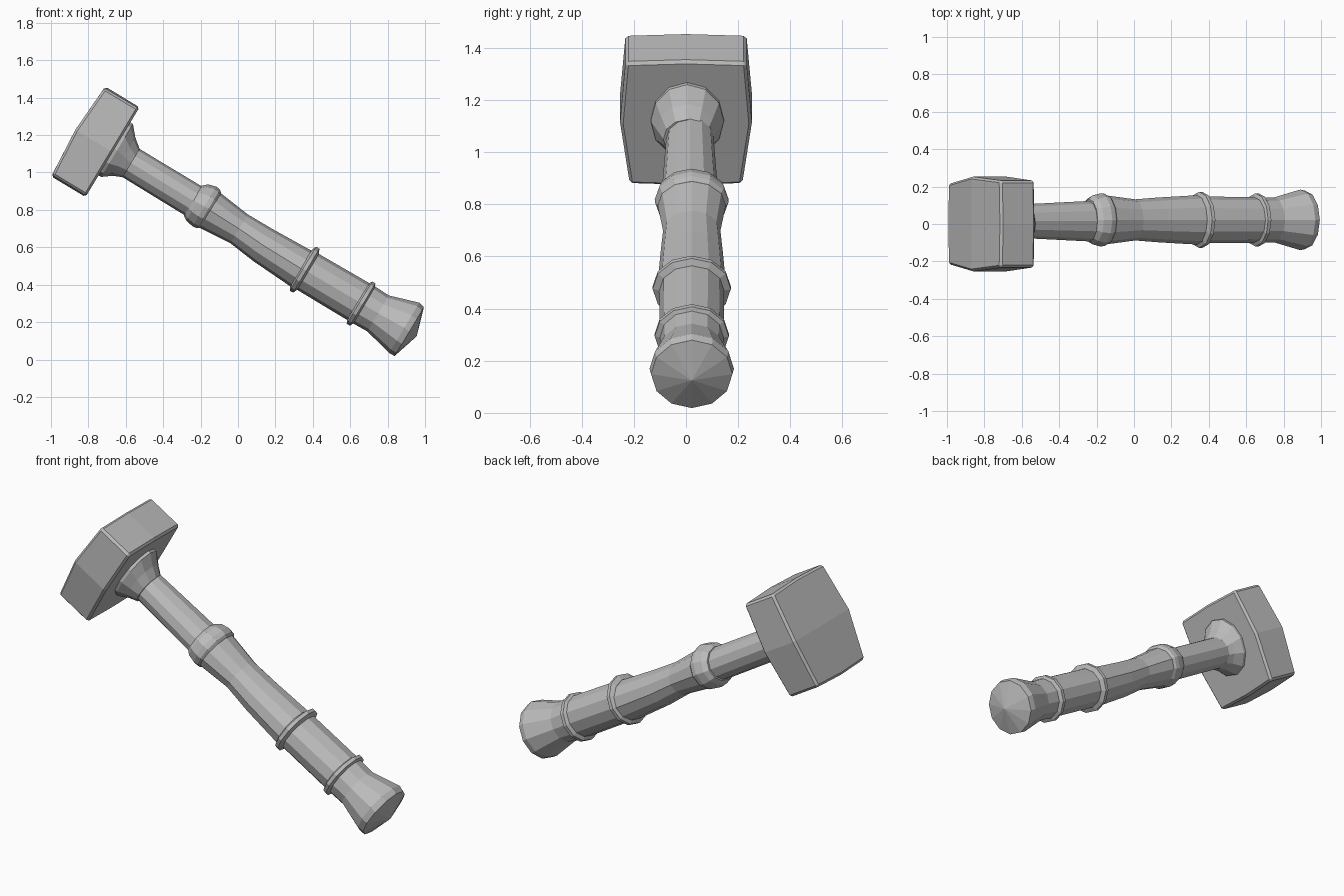
import bpy, bmesh, math
from mathutils import Matrix

cube = bpy.data.objects.get("Cube")
if cube:
    bpy.data.objects.remove(cube, do_unlink=True)

TILT = Matrix.Rotation(math.radians(31), 4, 'Y')   # handle slopes down to +x
SIDES = 12

metal = bpy.data.materials.new("grey_metal")
metal.use_nodes = True
GREY = (0.5, 0.5, 0.5, 1)
metal.diffuse_color = GREY
metal.node_tree.nodes["Principled BSDF"].inputs["Base Color"].default_value = GREY


def finish(name, bm):
    bmesh.ops.recalc_face_normals(bm, faces=bm.faces)
    bm.transform(TILT)
    mesh = bpy.data.meshes.new(name)
    bm.to_mesh(mesh)
    bm.free()
    mesh.materials.append(metal)
    ob = bpy.data.objects.new(name, mesh)
    bpy.context.collection.objects.link(ob)
    return ob


def turned(name, sections, cy=0.022, tip=None):
    """Loft oval rings (along, y radius, z radius, z centre) along the handle."""
    bm = bmesh.new()
    rings = []
    for a, ry, rz, cz in sections:
        ring = []
        for i in range(SIDES):
            t = 2 * math.pi * i / SIDES
            ring.append(bm.verts.new((a, cy + ry * math.cos(t), cz + rz * math.sin(t))))
        rings.append(ring)
    for r, s in zip(rings, rings[1:]):
        for i in range(SIDES):
            j = (i + 1) % SIDES
            bm.faces.new((r[i], r[j], s[j], s[i]))
    bm.faces.new(rings[0])
    if tip is None:
        bm.faces.new(rings[-1])
    else:
        apex = bm.verts.new((tip, cy, sections[-1][3]))
        for i in range(SIDES):
            bm.faces.new((rings[-1][i], rings[-1][(i + 1) % SIDES], apex))
    return finish(name, bm)


# Head: block split once each way, its middles bulged, box edges bevelled
bm = bmesh.new()
bmesh.ops.create_cube(bm, size=2)
bmesh.ops.subdivide_edges(bm, edges=bm.edges[:], cuts=1, use_grid_fill=True)
for v in bm.verts:
    x, y, z = v.co
    along = -1.253 + x * 0.107
    if x < 0 and abs(z) < 0.5:
        along -= 0.018                              # crowned back
    half_y = 0.253 if abs(z) < 0.5 else 0.224 + 0.008 * z
    half_z = 0.272 + (0.008 if abs(y) < 0.5 else 0)
    v.co = (along, y * half_y, 0.605 + z * half_z)
bm.normal_update()
box_edges = [e for e in bm.edges if e.calc_face_angle() > math.radians(50)]
bmesh.ops.bevel(bm, geom=box_edges, offset=0.012, segments=1, affect='EDGES')
bmesh.ops.triangulate(bm, faces=[f for f in bm.faces if len(f.verts) > 3])
finish("hammer_head", bm)

# Flared collar under the head
turned("head_collar", [
    (-1.16, 0.14, 0.165, 0.625),
    (-1.13, 0.14, 0.165, 0.625),
    (-1.08, 0.115, 0.118, 0.615),
    (-1.03, 0.092, 0.088, 0.606),
], cy=0.005)

# Neck
turned("neck", [
    (-1.06, 0.09, 0.088, 0.606),
    (-0.60, 0.11, 0.09, 0.604),
], cy=0.015)

# Grip sections
turned("upper_grip", [
    (-0.58, 0.13, 0.112, 0.607),
    (-0.53, 0.13, 0.108, 0.606),
    (-0.355, 0.11, 0.09, 0.602),
    (-0.20, 0.12, 0.1, 0.593),
    (0.06, 0.133, 0.112, 0.59),
])
turned("lower_grip", [
    (0.05, 0.125, 0.112, 0.594),
    (0.41, 0.122, 0.115, 0.597),
])

# Raised bands
turned("upper_band", [
    (-0.645, 0.112, 0.093, 0.604),
    (-0.62, 0.132, 0.113, 0.607),
    (-0.575, 0.142, 0.124, 0.609),
    (-0.55, 0.140, 0.120, 0.609),
    (-0.535, 0.128, 0.108, 0.607),
])
for name, a, ry, rz in (("middle_band", 0.058, 0.15, 0.137),
                        ("lower_band", 0.41, 0.142, 0.132)):
    turned(name, [
        (a - 0.022, ry - 0.025, rz - 0.025, 0.595),
        (a - 0.010, ry, rz, 0.595),
        (a + 0.010, ry, rz, 0.595),
        (a + 0.022, ry - 0.025, rz - 0.025, 0.595),
    ])

# Pommel with a shallow pointed end
turned("pommel", [
    (0.40, 0.122, 0.116, 0.597),
    (0.515, 0.12, 0.112, 0.597),
    (0.675, 0.162, 0.157, 0.603),
    (0.708, 0.156, 0.152, 0.599),
], tip=0.755)
